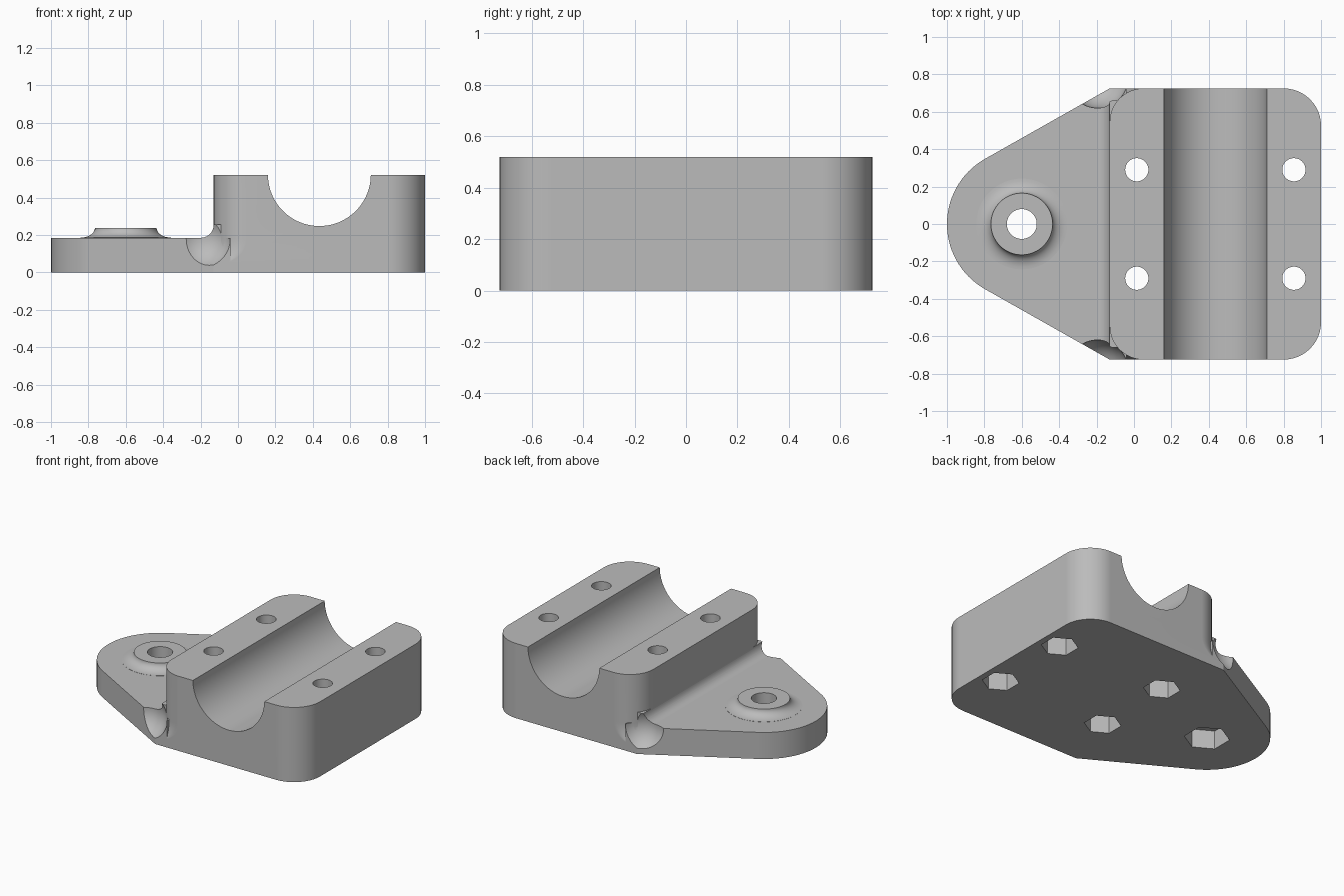
import bpy, bmesh, math
from math import sin, cos, pi, radians, sqrt

cube = bpy.data.objects.get("Cube")
if cube:
    bpy.data.objects.remove(cube)

HALF_W, WALL_X = 0.725, -0.13
PLATE_Z, TOP_Z = 0.185, 0.52
BOSS_X = -0.6

grey = bpy.data.materials.new("plain grey")
grey.use_nodes = True
grey.diffuse_color = (0.5, 0.5, 0.5, 1)
grey.node_tree.nodes["Principled BSDF"].inputs["Base Color"].default_value = (0.5, 0.5, 0.5, 1)


def loft(name, rings):
    """Closed solid through rings that share one point count."""
    bm = bmesh.new()
    loops = [[bm.verts.new(p) for p in ring] for ring in rings]
    n = len(loops[0])
    for a, b in zip(loops, loops[1:]):
        for i in range(n):
            j = (i + 1) % n
            bm.faces.new((a[i], a[j], b[j], b[i]))
    bm.faces.new(loops[0][::-1])
    bm.faces.new(loops[-1])
    bmesh.ops.recalc_face_normals(bm, faces=bm.faces)
    mesh = bpy.data.meshes.new(name)
    bm.to_mesh(mesh)
    bm.free()
    mesh.materials.append(grey)
    obj = bpy.data.objects.new(name, mesh)
    bpy.context.collection.objects.link(obj)
    return obj


def circle(x, y, z, r, n=64, turn=0.0):
    return [(x + r * cos(2 * pi * i / n + turn), y + r * sin(2 * pi * i / n + turn), z)
            for i in range(n)]


def prism(name, x, y, r, z0, z1, n=48, turn=0.0):
    return loft(name, [circle(x, y, z, r, n, turn) for z in (z0, z1)])


def combine(target, tool, operation):
    """Apply a boolean and discard the tool."""
    mod = target.modifiers.new(operation, "BOOLEAN")
    mod.object, mod.operation, mod.solver = tool, operation, "EXACT"
    bpy.context.view_layer.objects.active = target
    bpy.ops.object.modifier_apply(modifier=mod.name)
    bpy.data.objects.remove(tool)


# Tapered base plate with a round nose
nose = [(BOSS_X + 0.4 * cos(radians(a)), 0.4 * sin(radians(a))) for a in range(120, 241, 4)]
outline = [(-0.04, HALF_W), (WALL_X, HALF_W)] + nose + [(WALL_X, -HALF_W), (-0.04, -HALF_W)]
bracket = loft("bearing_bracket", [[(x, y, z) for x, y in outline] for z in (0, PLATE_Z)])


# Fillet between plate and block wall
def fillet_section(y, r=0.07):
    arc = [(WALL_X - r + r * sin(radians(a)), y, PLATE_Z + r - r * cos(radians(a)))
           for a in range(0, 91, 9)]
    return arc + [(-0.09, y, PLATE_Z + r), (-0.09, y, 0.1), (WALL_X - r, y, 0.1)]


combine(bracket, loft("wall_fillet", [fillet_section(-0.66), fillet_section(0.66)]), "UNION")

# Scooped plate corners
for side in (-1, 1):
    bpy.ops.mesh.primitive_uv_sphere_add(segments=64, ring_count=32, radius=0.165,
                                         location=(-0.195, side * 0.785, 0.18))
    scoop = bpy.context.object
    scoop.data.materials.append(grey)
    combine(bracket, scoop, "DIFFERENCE")


# Block whose wall-side corners flare to a point at the foot
def block_ring(z, r_wall):
    ring = []
    for x, sx, sy, r, start in ((1, 1, 1, 0.2, 0), (WALL_X, -1, 1, r_wall, 90),
                                (WALL_X, -1, -1, r_wall, 180), (1, 1, -1, 0.2, 270)):
        for k in range(13):
            a = radians(start + 7.5 * k)
            ring.append((x - sx * r + r * cos(a), sy * (HALF_W - r) + r * sin(a), z))
    return ring


rings = [block_ring(0, 0.002), block_ring(0.04, 0.002)]
for k in range(1, 10):
    t = 1 - cos(k * pi / 18)
    rings.append(block_ring(0.04 + 0.14 * t, 0.18 * sqrt(1 - (1 - t) ** 2)))
rings.append(block_ring(TOP_Z, 0.18))
combine(bracket, loft("block", rings), "UNION")

# Boss with a concave skirt
boss = [circle(BOSS_X, 0, 0.1, 0.243)]
for a in range(90, -1, -10):
    boss.append(circle(BOSS_X, 0, PLATE_Z + 0.001 + 0.052 * (1 - sin(radians(a))),
                       0.165 + 0.078 * (1 - cos(radians(a)))))
combine(bracket, loft("boss", boss), "UNION")

# Half-round bearing groove
groove = [[(x, y, z) for x, z, _ in circle(0.435, 0.523, 0, 0.275, 96)] for y in (-1, 1)]
combine(bracket, loft("groove_cutter", groove), "DIFFERENCE")

# Bolt holes with hexagonal nut pockets underneath
bolts = [(x, y, 0.062, 0.118, 0.12) for x in (0.015, 0.855) for y in (-0.29, 0.29)]
bolts.append((BOSS_X, 0, 0.08, 0.145, 0.13))
for x, y, r_hole, r_nut, depth in bolts:
    combine(bracket, prism("hole_cutter", x, y, r_hole, -0.1, 1), "DIFFERENCE")
    combine(bracket, prism("nut_cutter", x, y, r_nut, -0.1, depth, 6, pi / 6), "DIFFERENCE")

# Smooth curves, crisp edges
bpy.ops.object.select_all(action="DESELECT")
bracket.select_set(True)
bpy.context.view_layer.objects.active = bracket
bpy.ops.object.shade_smooth_by_angle(angle=radians(25))
weighted = bracket.modifiers.new("Weighted normals", "WEIGHTED_NORMAL")
weighted.keep_sharp = True
